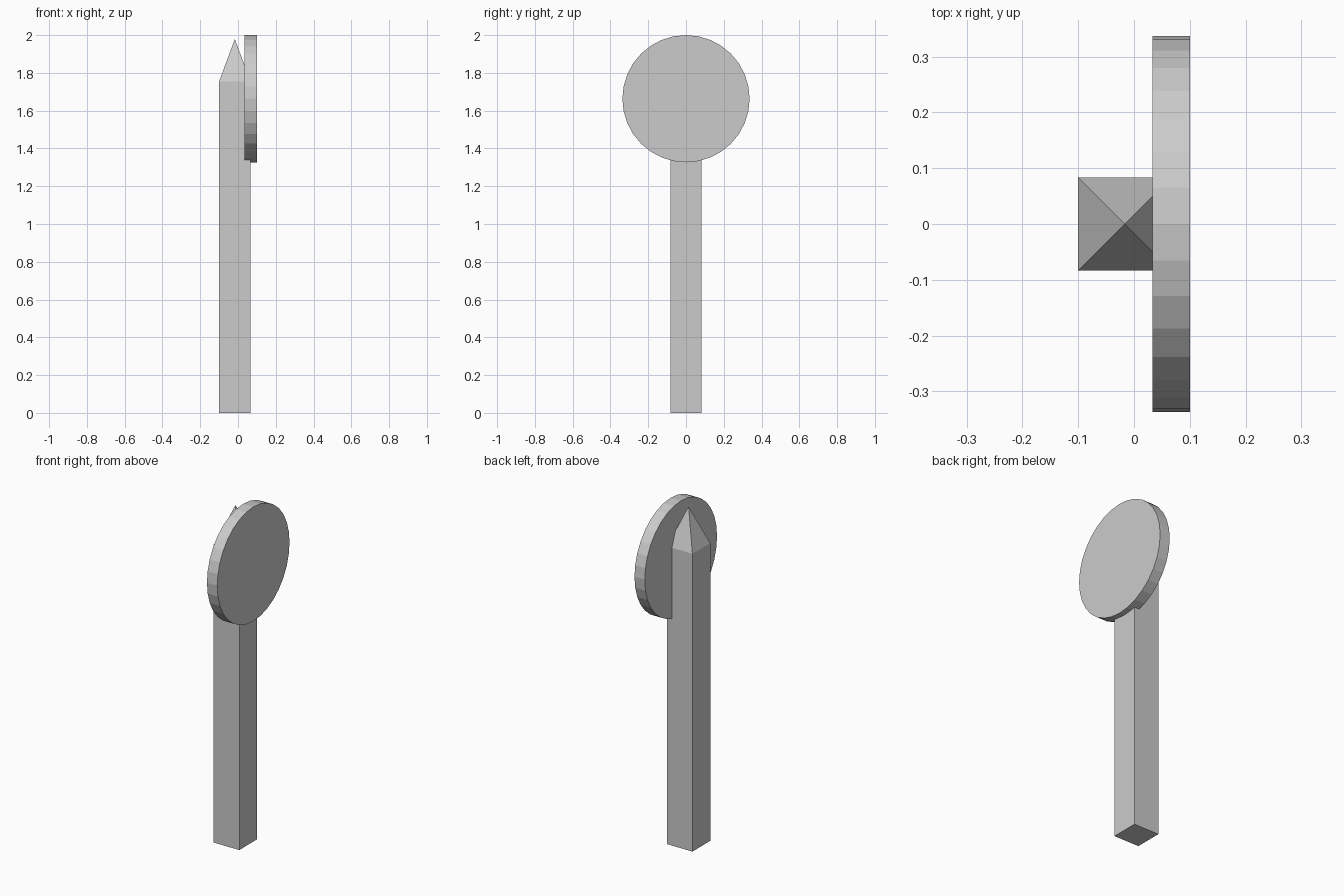
import bpy, bmesh
from math import pi
from mathutils import Matrix, Vector

if "Cube" in bpy.data.objects:
    bpy.data.objects.remove(bpy.data.objects["Cube"])


def finish(name, bm):
    bmesh.ops.recalc_face_normals(bm, faces=bm.faces)
    mesh = bpy.data.meshes.new(name)
    bm.to_mesh(mesh)
    bm.free()
    obj = bpy.data.objects.new(name, mesh)
    bpy.context.collection.objects.link(obj)
    return obj


# Square post with its top face poked up into a pyramid point
POST_X, POST_W, SHOULDER, TIP = -0.0168, 0.1665, 1.755, 1.979
bm = bmesh.new()
bmesh.ops.create_cube(bm, size=1, matrix=Matrix.Translation((POST_X, 0, SHOULDER / 2))
                      @ Matrix.Diagonal((POST_W, POST_W, SHOULDER, 1)))
bm.normal_update()
top = [f for f in bm.faces if f.normal.z > 0.9]
apex = bmesh.ops.poke(bm, faces=top)["verts"][0]
apex.co = Vector((POST_X, 0, TIP))
finish("pointed_post", bm)

# Round sign plate, 32-sided, facing +x and sunk partly into the post
RADIUS, THICK = 0.3367, 0.0668
bm = bmesh.new()
bmesh.ops.create_cone(bm, cap_ends=True, segments=32, radius1=RADIUS, radius2=RADIUS, depth=THICK,
                      matrix=Matrix.Translation((0.0668, 0, 2 - RADIUS)) @ Matrix.Rotation(pi / 2, 4, 'Y'))
finish("round_sign_plate", bm)
